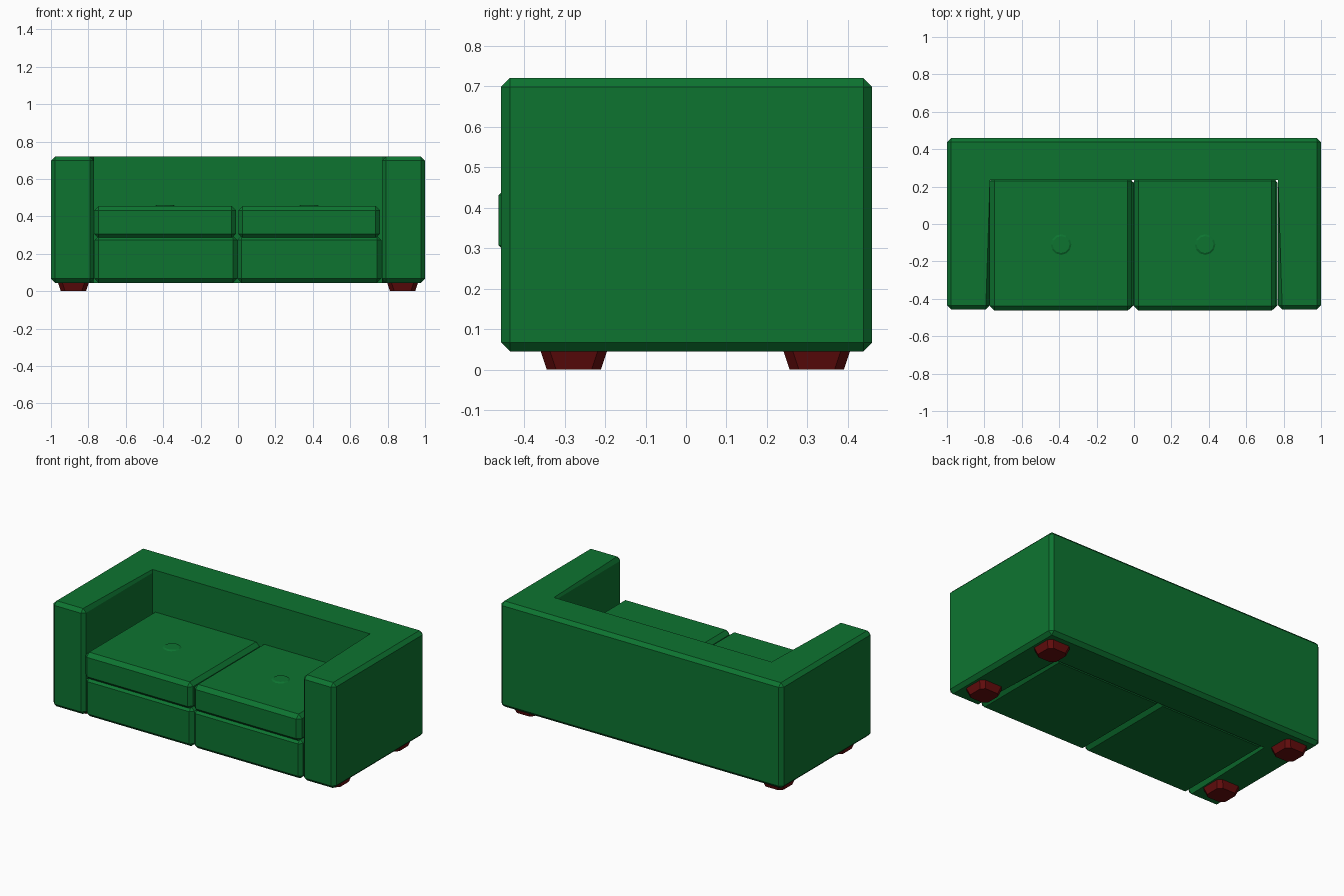
import bpy, bmesh, math
from mathutils import Vector

if "Cube" in bpy.data.objects:
    bpy.data.objects.remove(bpy.data.objects["Cube"])


def material(name, rgb):
    m = bpy.data.materials.new(name)
    m.diffuse_color = (*rgb, 1)
    m.use_nodes = True
    m.node_tree.nodes["Principled BSDF"].inputs["Base Color"].default_value = m.diffuse_color
    return m


GREEN = material("green upholstery", (0.004, 0.175, 0.03))
RED = material("dark red wood", (0.13, 0.004, 0.004))


def finish(bm, name, mat):
    bmesh.ops.recalc_face_normals(bm, faces=bm.faces)
    me = bpy.data.meshes.new(name)
    bm.to_mesh(me)
    bm.free()
    me.materials.append(mat)
    ob = bpy.data.objects.new(name, me)
    bpy.context.collection.objects.link(ob)
    return ob


def slab(name, outline, z0, z1, bevel, mat, skip=lambda e: False):
    """Extrude a plan outline upwards and chamfer its edges."""
    bm = bmesh.new()
    f = bm.faces.new([bm.verts.new((x, y, z0)) for x, y in outline])
    top = bmesh.ops.extrude_face_region(bm, geom=[f])["geom"]
    for v in top:
        if isinstance(v, bmesh.types.BMVert):
            v.co.z = z1
    bmesh.ops.recalc_face_normals(bm, faces=bm.faces)
    edges = [e for e in bm.edges if not skip(e)]
    bmesh.ops.bevel(bm, geom=edges, offset=bevel, segments=1,
                    profile=0.5, affect='EDGES')
    return finish(bm, name, mat)


def rect(x0, x1, y0, y1):
    return [(x0, y0), (x1, y0), (x1, y1), (x0, y1)]


# U-shaped frame: both arms and the back; inner corners stay sharp
IN_X, IN_Y = 0.77, 0.235
frame = [(-1, -0.457), (-IN_X, -0.457), (-IN_X, IN_Y), (IN_X, IN_Y),
         (IN_X, -0.457), (1, -0.457), (1, 0.46), (-1, 0.46)]


def inner_corner(e):
    return all(abs(abs(v.co.x) - IN_X) < 1e-4 and abs(v.co.y - IN_Y) < 1e-4
               for v in e.verts)


slab("arms_and_back", frame, 0.045, 0.72, 0.022, GREEN, inner_corner)

# Base blocks, seat cushions and their shallow buttons
for side, x0, x1 in (("left", -0.768, -0.004), ("right", -0.004, 0.766)):
    slab(side + "_base", rect(x0, x1, -0.457, 0.245), 0.045, 0.295, 0.022, GREEN)
for side, x0, x1 in (("left", -0.77, -0.01), ("right", 0.0, 0.76)):
    slab(side + "_seat_cushion", rect(x0, x1, -0.463, 0.255),
         0.283, 0.455, 0.024, GREEN)
    bm = bmesh.new()
    bmesh.ops.create_cone(bm, cap_ends=True, segments=12, radius1=0.065,
                          radius2=0.045, depth=0.012)
    bmesh.ops.translate(bm, verts=bm.verts,
                        vec=Vector(((x0 + x1) / 2, -0.11, 0.455)))
    finish(bm, side + "_cushion_button", GREEN)

# Tapered feet with chamfered corners
for sx, xs in (("left", -0.88), ("right", 0.88)):
    for sy, ys in (("front", -0.277), ("back", 0.323)):
        bm = bmesh.new()
        bmesh.ops.create_cube(bm, size=1)
        for v in bm.verts:
            w = 0.166 if v.co.z > 0 else 0.134
            v.co = (xs + v.co.x * w, ys + v.co.y * w, 0.048 if v.co.z > 0 else 0)
        upright = [e for e in bm.edges
                   if abs(e.verts[0].co.z - e.verts[1].co.z) > 0.01]
        bmesh.ops.bevel(bm, geom=upright, offset=0.022, segments=1,
                        profile=0.5, affect='EDGES')
        finish(bm, f"{sy}_{sx}_foot", RED)
